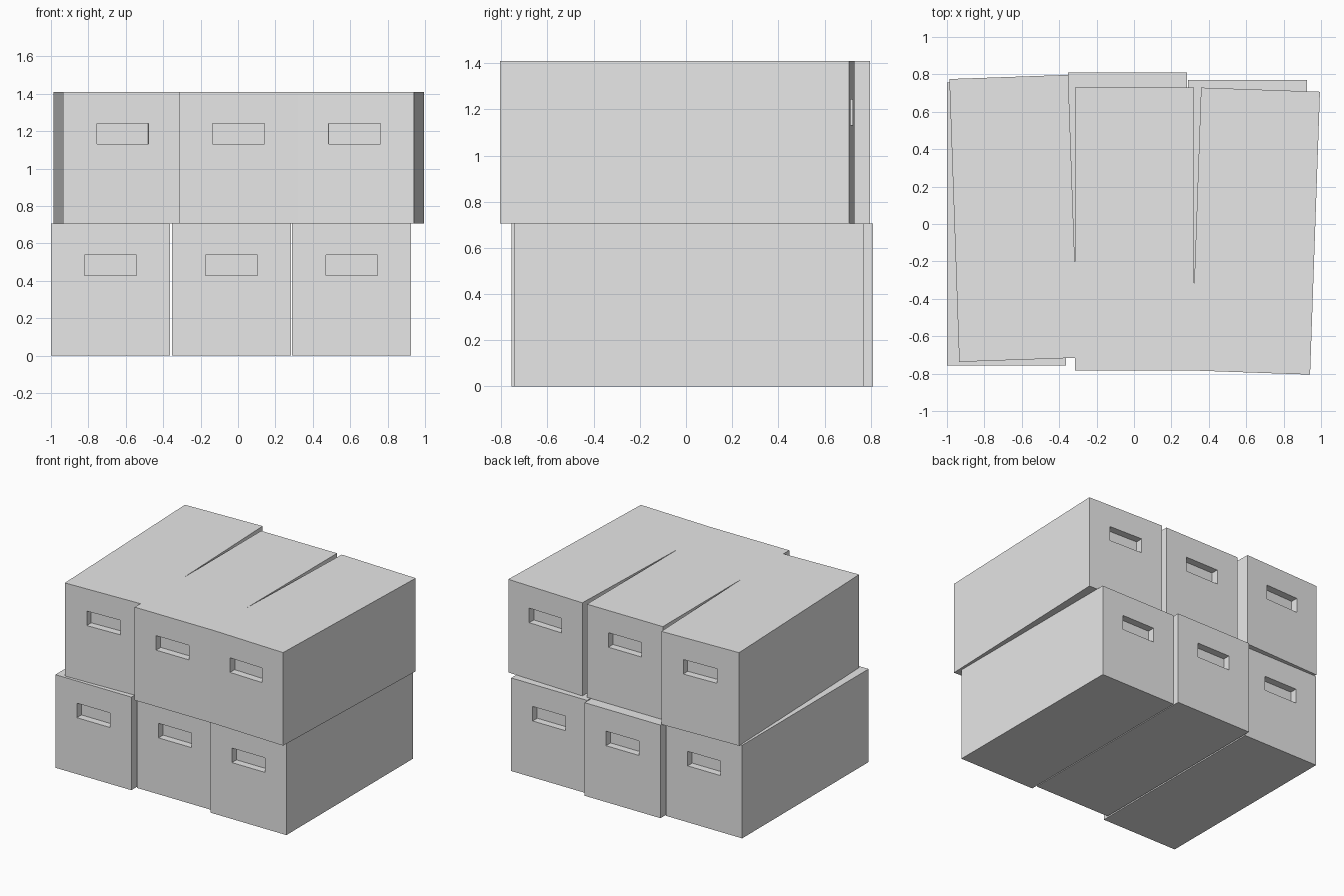
import bpy, bmesh, math
from mathutils import Vector

default_cube = bpy.data.objects.get("Cube")
if default_cube:
    bpy.data.objects.remove(default_cube, do_unlink=True)

WIDTH, DEPTH, HEIGHT = 0.636, 1.513, 0.705
SLOT_WIDTH, SLOT_LOW, SLOT_HIGH, SLOT_DEPTH = 0.277, 0.427, 0.537, 0.055

grey = bpy.data.materials.new("box grey")
grey.use_nodes = True
grey.diffuse_color = (0.8, 0.8, 0.8, 1)
grey.node_tree.nodes["Principled BSDF"].inputs["Base Color"].default_value = (0.8, 0.8, 0.8, 1)


def storage_box(name, x, y, z, turn):
    """Box with a recessed hand slot in its front and back."""
    bm = bmesh.new()
    bmesh.ops.create_cube(bm, size=1)
    for v in bm.verts:
        v.co = Vector((v.co.x * WIDTH, v.co.y * DEPTH, (v.co.z + 0.5) * HEIGHT))
    bm.normal_update()
    for end in [f for f in bm.faces if abs(f.normal.y) > 0.9]:
        # Inset the end face, then shape it into the slot opening
        bmesh.ops.inset_individual(bm, faces=[end], thickness=0.1)
        for v in end.verts:
            v.co.x = math.copysign(SLOT_WIDTH / 2, v.co.x)
            v.co.z = SLOT_HIGH if v.co.z > HEIGHT / 2 else SLOT_LOW
        inward = -math.copysign(SLOT_DEPTH, end.calc_center_median().y)
        slot = bmesh.ops.extrude_discrete_faces(bm, faces=[end])["faces"][0]
        bmesh.ops.translate(bm, verts=slot.verts[:], vec=(0, inward, 0))
    bmesh.ops.recalc_face_normals(bm, faces=bm.faces[:])
    mesh = bpy.data.meshes.new(name)
    bm.to_mesh(mesh)
    bm.free()
    mesh.materials.append(grey)
    box = bpy.data.objects.new(name, mesh)
    box.location = (x, y, z)
    box.rotation_euler.z = math.radians(turn)
    bpy.context.collection.objects.link(box)


# Lower row, straight but staggered
storage_box("lower_right_box", -0.682, 0.0, 0, 0)
storage_box("lower_middle_box", -0.035, 0.053, 0, 0)
storage_box("lower_left_box", 0.608, 0.013, 0, 0)

# Upper row, outer boxes fanned out towards the back
storage_box("upper_right_box", -0.643, 0.03, HEIGHT, 2)
storage_box("upper_middle_box", 0.002, -0.028, HEIGHT, 0)
storage_box("upper_left_box", 0.65, -0.038, HEIGHT, -2)
